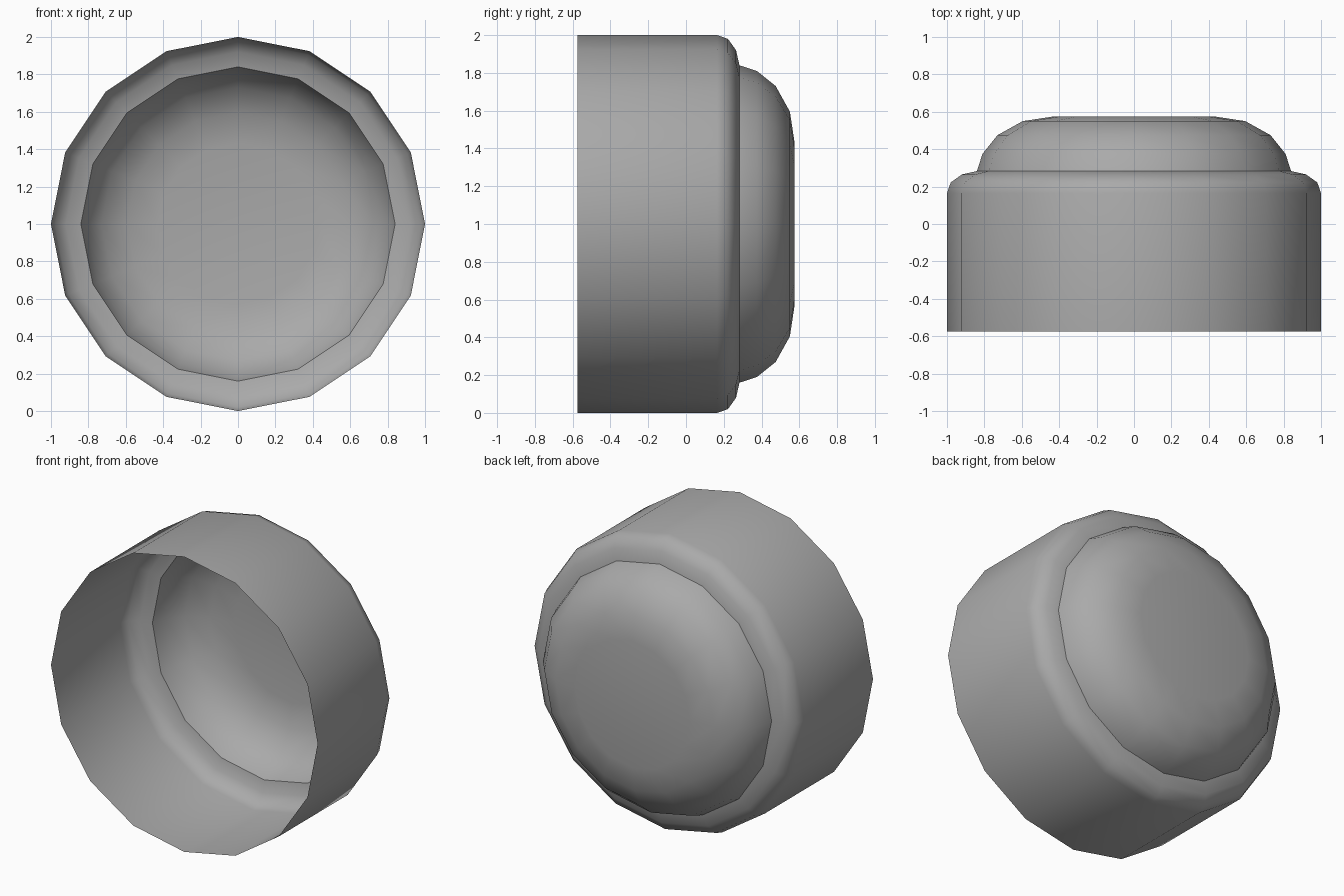
import bpy
import bmesh
from math import cos, sin, tau, radians

cube = bpy.data.objects.get("Cube")
if cube:
    bpy.data.objects.remove(cube, do_unlink=True)

SIDES = 16

# Grey material
grey = bpy.data.materials.new("grey")
grey.use_nodes = True
colour = (0.4, 0.4, 0.4, 1)
grey.diffuse_color = colour
grey.node_tree.nodes["Principled BSDF"].inputs["Base Color"].default_value = colour

# Radius and depth from the open front rim to the closed back
profile = [(1, -0.575), (1, 0.165), (0.98, 0.222), (0.92, 0.265),
           (0.84, 0.283), (0.81, 0.375), (0.73, 0.475),
           (0.595, 0.55), (0.43, 0.575)]

# Thin hollow shell: rings joined by quads, closed by a flat back
bm = bmesh.new()
rings = [[bm.verts.new((r * cos(tau * i / SIDES), y, 1 + r * sin(tau * i / SIDES)))
          for i in range(SIDES)] for r, y in profile]
for a, b in zip(rings, rings[1:]):
    for i in range(SIDES):
        j = (i + 1) % SIDES
        bm.faces.new((a[i], b[i], b[j], a[j]))
bm.faces.new(rings[-1])
bmesh.ops.recalc_face_normals(bm, faces=bm.faces)
# Outside faces point away from the axis
bm.faces.ensure_lookup_table()
if bm.faces[-1].normal.y < 0:
    bmesh.ops.reverse_faces(bm, faces=bm.faces)

mesh = bpy.data.meshes.new("domed_cap")
bm.to_mesh(mesh)
bm.free()
mesh.materials.append(grey)
cap = bpy.data.objects.new("domed_cap", mesh)
bpy.context.collection.objects.link(cap)

# Smooth shading with a crisp crease where the dome meets the shoulder
bpy.ops.object.select_all(action="DESELECT")
cap.select_set(True)
bpy.context.view_layer.objects.active = cap
bpy.ops.object.shade_smooth_by_angle(angle=radians(45))
